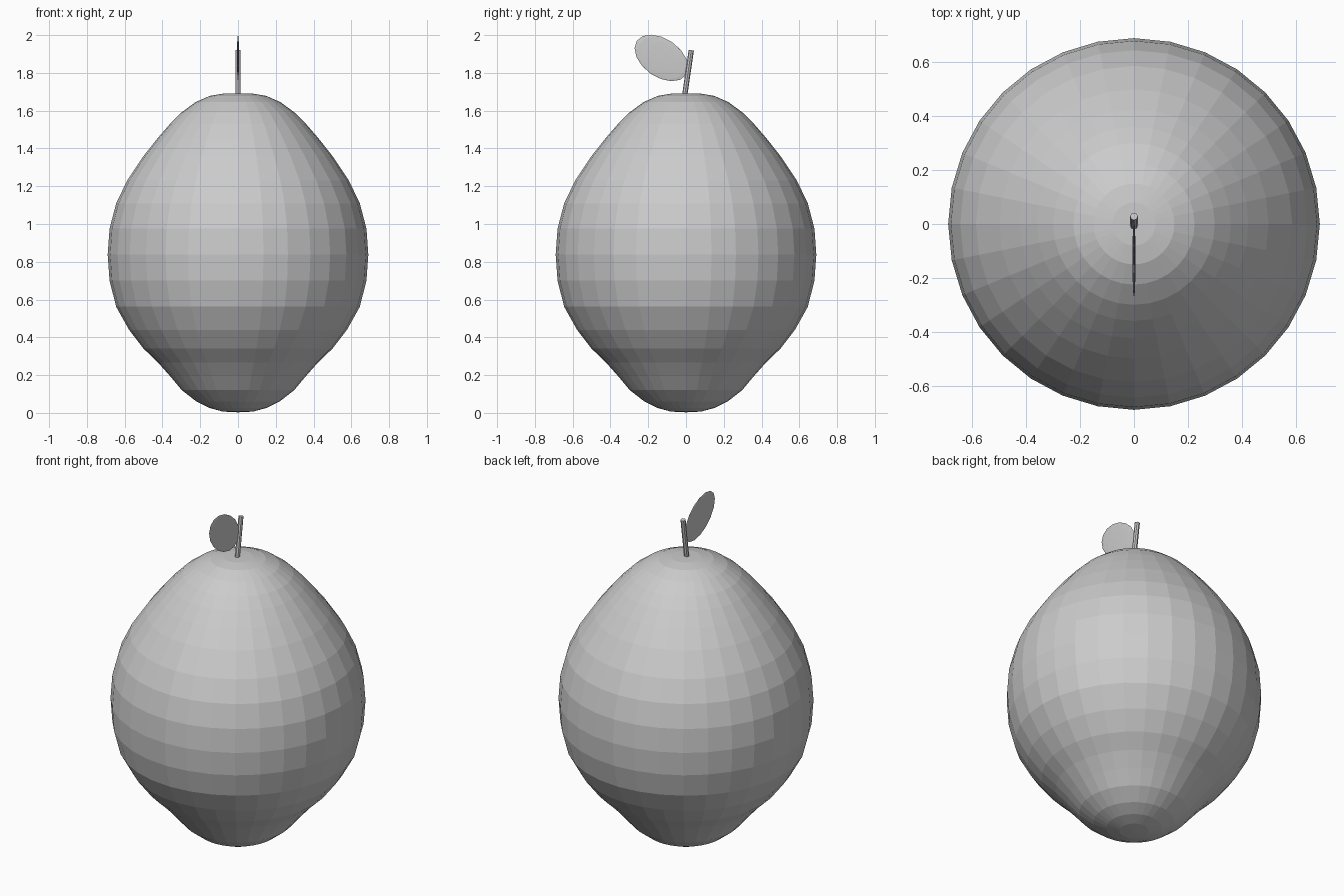
import bpy, bmesh, math
from mathutils import Matrix, Vector

if "Cube" in bpy.data.objects:
    bpy.data.objects.remove(bpy.data.objects["Cube"])


def make_object(name, bm):
    bmesh.ops.recalc_face_normals(bm, faces=bm.faces)
    mesh = bpy.data.meshes.new(name)
    bm.to_mesh(mesh)
    bm.free()
    obj = bpy.data.objects.new(name, mesh)
    bpy.context.collection.objects.link(obj)
    return obj


def lathe(name, profile, sides):
    """Spin (radius, z) points around z; zero radius ends become poles."""
    bm = bmesh.new()
    rings = []
    for r, z in profile:
        if r == 0:
            rings.append([bm.verts.new((0, 0, z))] * sides)
        else:
            rings.append([bm.verts.new((r * math.cos(i * math.tau / sides),
                                        r * math.sin(i * math.tau / sides), z))
                          for i in range(sides)])
    for a, b in zip(rings, rings[1:]):
        for i in range(sides):
            j = (i + 1) % sides
            bm.faces.new(list(dict.fromkeys((a[i], a[j], b[j], b[i]))))
    return make_object(name, bm)


# Fruit body: faceted, tapered at both ends
lathe("fruit_body", [
    (0, 0.003), (0.08, 0.007), (0.15, 0.026), (0.22, 0.06), (0.297, 0.12),
    (0.36, 0.195), (0.425, 0.268), (0.50, 0.34), (0.577, 0.44), (0.645, 0.562),
    (0.68, 0.70), (0.69, 0.838), (0.68, 0.976), (0.645, 1.109), (0.587, 1.23),
    (0.50, 1.36), (0.425, 1.455), (0.36, 1.53), (0.30, 1.59), (0.225, 1.645),
    (0.15, 1.678), (0.08, 1.69), (0, 1.692)], 32)

# Stem: thin rod leaning towards the back
start, end = Vector((0, -0.01, 1.66)), Vector((0, 0.028, 1.92))
axis = end - start
bm = bmesh.new()
bmesh.ops.create_cone(
    bm, cap_ends=True, segments=8, radius1=0.014, radius2=0.014, depth=axis.length,
    matrix=Matrix.Translation((start + end) / 2) @ axis.to_track_quat('Z', 'Y').to_matrix().to_4x4())
make_object("stem", bm)

# Leaf: flattened ellipsoid standing in the y-z plane
bm = bmesh.new()
bmesh.ops.create_uvsphere(
    bm, u_segments=12, v_segments=8, radius=1,
    matrix=Matrix.Translation((0, -0.13, 1.879))
    @ Matrix.Rotation(math.radians(-35), 4, 'X')
    @ Matrix.Diagonal((0.006, 0.159, 0.101, 1)))
make_object("leaf", bm)
